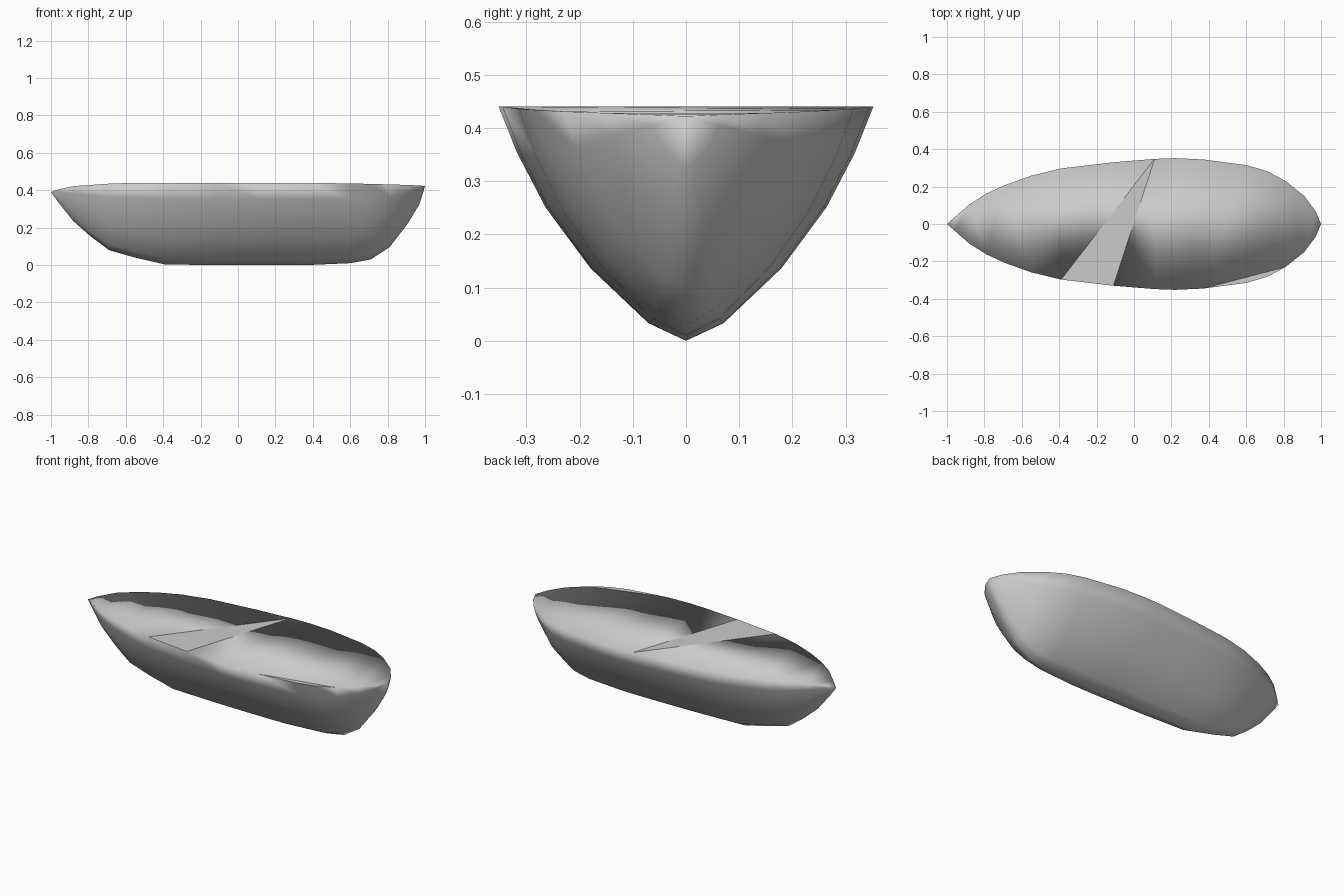
import bpy, bmesh

if "Cube" in bpy.data.objects:
    bpy.data.objects.remove(bpy.data.objects["Cube"])

# stations: x, half width at rim, keel height, rim height
stations = [
    (-0.96, 0.035, 0.335, 0.405), (-0.88, 0.105, 0.235, 0.422), (-0.79, 0.162, 0.155, 0.428),
    (-0.69, 0.208, 0.08, 0.435), (-0.55, 0.258, 0.04, 0.44), (-0.39, 0.297, 0.003, 0.44),
    (-0.11, 0.33, 0.0, 0.44), (0.11, 0.348, 0.0, 0.44), (0.22, 0.352, 0.0, 0.44),
    (0.37, 0.345, 0.0, 0.44), (0.6, 0.315, 0.01, 0.436), (0.71, 0.283, 0.03, 0.434),
    (0.81, 0.23, 0.095, 0.431), (0.91, 0.15, 0.225, 0.428), (0.97, 0.07, 0.325, 0.425)]
# cross-section from keel to rim: width share, height share
section = [(0, 0), (0.2, 0.075), (0.51, 0.31), (0.75, 0.57), (0.9, 0.8), (1, 1)]
full = [(-w, h) for w, h in reversed(section[1:])] + section


def make_object(name, bm, smooth):
    mesh = bpy.data.meshes.new(name)
    bm.to_mesh(mesh)
    bm.free()
    for p in mesh.polygons:
        p.use_smooth = smooth
    ob = bpy.data.objects.new(name, mesh)
    bpy.context.collection.objects.link(ob)
    return ob


# hull skin
bm = bmesh.new()
rings = [[bm.verts.new((x, w * u, k + (r - k) * v)) for u, v in full]
         for x, w, k, r in stations]
bow, stern = bm.verts.new((-1, 0, 0.39)), bm.verts.new((1, 0, 0.422))
for a, b in zip(rings, rings[1:]):
    for i in range(len(full) - 1):
        bm.faces.new((a[i], b[i], b[i + 1], a[i + 1]))
# pointed bow and stern
for ring, tip in ((rings[0], bow), (rings[-1], stern)):
    for i in range(len(full) - 1):
        f = (ring[i], ring[i + 1], tip)
        bm.faces.new(f[::-1] if tip is stern else f)

# deck closing the top flush with the rim, leaving gaps for the two flat panels
near, far = [r[0] for r in rings], [r[-1] for r in rings]
fore = [bow] + near[:6] + far[7::-1]
aft = near[6:10] + near[12:] + [stern] + far[:6:-1]
bmesh.ops.recalc_face_normals(bm, faces=bm.faces[:])
low = min(bm.faces, key=lambda f: f.calc_center_median().z)
if low.normal.z > 0:
    bmesh.ops.reverse_faces(bm, faces=bm.faces[:])
deck = [bm.faces.new(fore), bm.faces.new(aft)]
bm.normal_update()
bmesh.ops.triangulate(bm, faces=deck)
panels = {"cross_deck": [near[5].co.copy(), near[6].co.copy(), far[7].co.copy()],
          "side_deck": [v.co.copy() for v in near[9:13]]}
make_object("hull", bm, True)

# flat deck panels
for name, pts in panels.items():
    bm = bmesh.new()
    bm.faces.new([bm.verts.new(p) for p in pts])
    make_object(name, bm, False)
